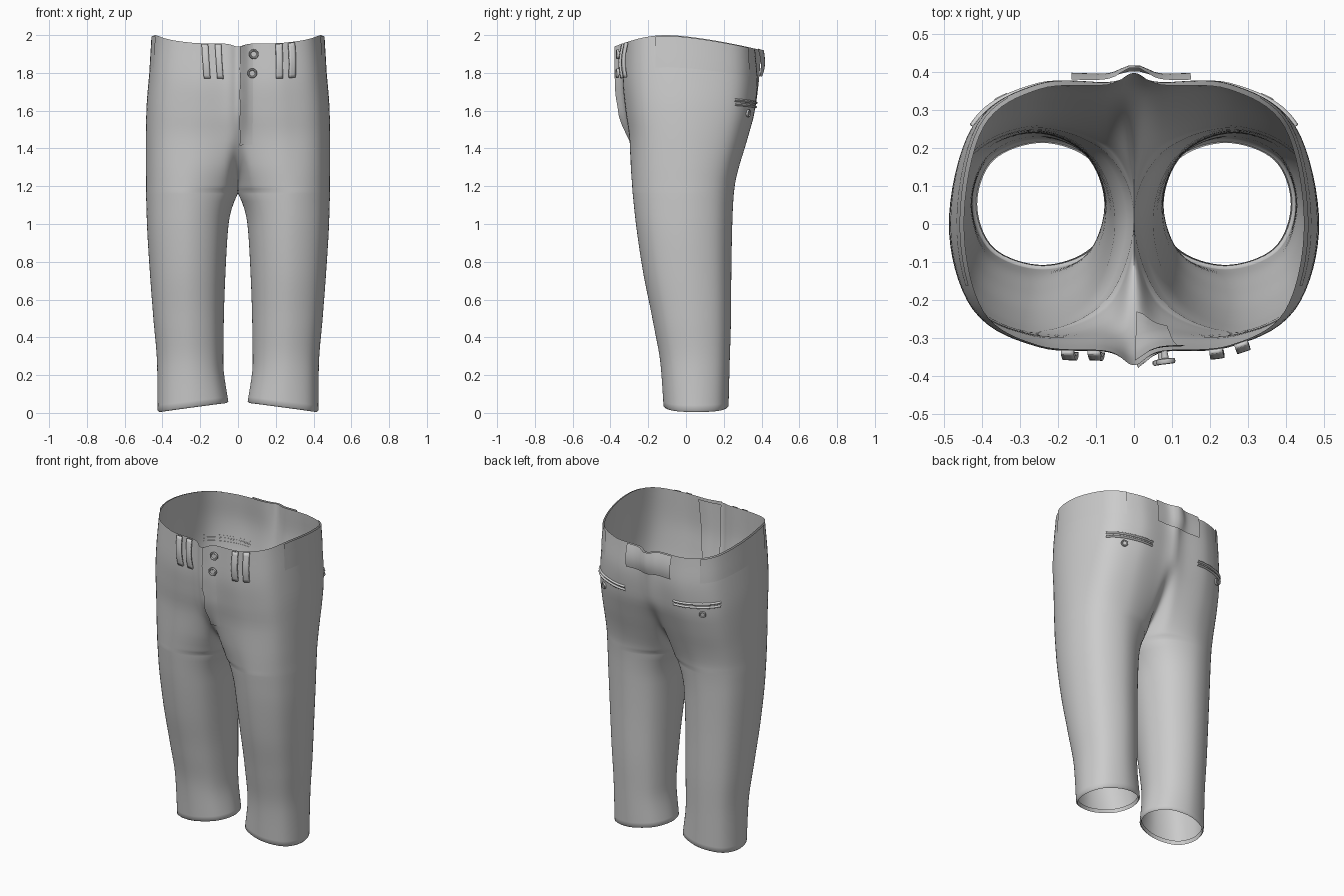
import bpy, bmesh, math
from mathutils import Vector

if "Cube" in bpy.data.objects:
    bpy.data.objects.remove(bpy.data.objects["Cube"])

# Section table: z, inner x, centre-front y, front y, outer x, side y, back y, centre-back y, mid x
ROWS = [
    (0.00, .050, .050, -.118, .425, .053, .225, .050, .240),
    (0.25, .078, .050, -.135, .428, .050, .231, .050, .253),
    (0.50, .075, .040, -.178, .448, .030, .238, .040, .260),
    (0.75, .066, .020, -.228, .467, .010, .240, .020, .265),
    (1.00, .050, .005, -.265, .482, .000, .245, .005, .265),
    (1.10, .028, .010, -.276, .485, .000, .249, .010, .262),
    (1.17, .000, .015, -.283, .487, .000, .254, .015, .260),
    (1.185, .00, -.04, -.284, .487, .000, .256, .060, .260),
    (1.22, .000, -.09, -.286, .487, .000, .260, .105, .260),
    (1.30, .000, -.19, -.290, .488, .000, .278, .185, .260),
    (1.45, .000, -.295, -.293, .488, .000, .320, .290, .265),
    (1.60, .000, -.352, -.310, .485, .000, .355, .362, .260),
    (1.80, .000, -.370, -.325, .470, .000, .370, .385, .250),
    (2.00, .000, -.372, -.320, .448, .000, .355, .398, .250),
]
CROTCH = 1.17


def slope(i, c):
    # monotone tangent so the profile never overshoots
    if i in (0, len(ROWS) - 1):
        j = min(i, len(ROWS) - 2)
        return (ROWS[j + 1][c] - ROWS[j][c]) / (ROWS[j + 1][0] - ROWS[j][0])
    a, b, d = ROWS[i - 1], ROWS[i], ROWS[i + 1]
    s, t = (b[c] - a[c]) / (b[0] - a[0]), (d[c] - b[c]) / (d[0] - b[0])
    return 0 if s * t <= 0 else 2 * s * t / (s + t)


def section(z):
    i = 0
    while i < len(ROWS) - 2 and z > ROWS[i + 1][0]:
        i += 1
    a, b = ROWS[i], ROWS[i + 1]
    h = b[0] - a[0]
    t = (z - a[0]) / h
    return [a[c] * (2*t**3 - 3*t*t + 1) + slope(i, c) * h * (t**3 - 2*t*t + t)
            + b[c] * (3*t*t - 2*t**3) + slope(i + 1, c) * h * (t**3 - t*t) for c in range(1, 9)]


def raw(u, z):
    # point on the right half: u runs centre front -> outer side -> centre back
    x0, yfc, yf, xo, ys, yb, ybc, xm = section(z)
    if z <= CROTCH + 1e-6:
        yfc = ybc = (yfc + ybc) / 2
    k, q = .28, .72
    P = [(x0, yfc), (x0 + (xm - x0) * k, yfc + (yf - yfc) * q), (xm, yf),
         (xm + (xo - xm) * .74, ys + (yf - ys) * q), (xo, ys),
         (xm + (xo - xm) * .74, ys + (yb - ys) * q), (xm, yb),
         (x0 + (xm - x0) * k, ybc + (yb - ybc) * q), (x0, ybc)]
    P = [Vector(p) for p in P]
    w = min(1, (ybc - yfc) / .3)
    flip = lambda p: Vector((-p.x, p.y))
    P = [P[7].lerp(flip(P[1]), w)] + P + [P[1].lerp(flip(P[7]), w)]
    i = min(7, int(u * 8))
    t = u * 8 - i
    a, b, c, d = P[i:i + 4]
    p = .5 * (2*b + (c - a)*t + (2*a - 5*b + 4*c - d)*t*t + (3*b - a - 3*c + d)*t**3)
    # dipped waistline and slanted hem
    s = max(0, (z - 1.5) / .5)
    s = s * s * (3 - 2 * s)
    y = p.y + .1
    dip = .06 * min(1.2, (y / .27) ** 2) if y < 0 else .08 * (y / .5) ** 1.5
    lift = .05 * (1 - (p.x - x0) / (xo - x0)) * max(0, 1 - z / .4)
    return Vector((max(0, p.x), p.y, z - dip * s + lift))


def normal(u, z):
    e = .004
    du = raw(min(1, u + e), z) - raw(max(0, u - e), z)
    dz = raw(u, min(2, z + e)) - raw(u, max(0, z - e))
    return du.cross(dz).normalized()


def surf(u, z, off=0, side=1):
    p = raw(u, z)
    if off:
        p = p + normal(u, z) * off
    return Vector((p.x * side, p.y, p.z))


def u_at(x, z, back=False):
    lo, hi = 0, .5
    for _ in range(24):
        m = (lo + hi) / 2
        if raw(1 - m if back else m, z).x < x:
            lo = m
        else:
            hi = m
    return 1 - lo if back else lo


def finish(name, bm, angle=40):
    bmesh.ops.remove_doubles(bm, verts=bm.verts, dist=1e-4)
    bmesh.ops.recalc_face_normals(bm, faces=bm.faces)
    me = bpy.data.meshes.new(name)
    bm.to_mesh(me)
    bm.free()
    ob = bpy.data.objects.new(name, me)
    bpy.context.collection.objects.link(ob)
    bpy.ops.object.select_all(action='DESELECT')
    ob.select_set(True)
    bpy.context.view_layer.objects.active = ob
    bpy.ops.object.shade_smooth_by_angle(angle=math.radians(angle))
    return ob


def grid(bm, f, nx, nz):
    V = [[bm.verts.new(f(i / nx, j / nz)) for i in range(nx + 1)] for j in range(nz + 1)]
    for j in range(nz):
        for i in range(nx):
            bm.faces.new((V[j][i], V[j][i + 1], V[j + 1][i + 1], V[j + 1][i]))


def patch(name, f, nx, nz, thick=0):
    bm = bmesh.new()
    grid(bm, f, nx, nz)
    ob = finish(name, bm)
    if thick:
        m = ob.modifiers.new("thickness", 'SOLIDIFY')
        m.thickness, m.offset = thick, 0
    return ob


# Trouser shell: both halves, with hem turned inward
levels = sorted([i * .04 for i in range(51)] + [.012, CROTCH, 1.185, 1.21])
rows = [(.03, -.012), (.004, -.008)] + [(z, 0) for z in levels if z > 0]
bm = bmesh.new()
for side in (1, -1):
    grid(bm, lambda s, t: surf(s, rows[round(t * (len(rows) - 1))][0],
                               rows[round(t * (len(rows) - 1))][1], side), 64, len(rows) - 1)
finish("trousers", bm, 60)

# Belt loops at the front
for n, x in enumerate((-.175, -.105, .215, .28)):
    def loop(s, t, x=x):
        z = 1.80 + .195 * t
        xx = abs(x) + (s - .5) * .034 - .012 * (1 - t) * (1 if x < 0 else -.3)
        return surf(u_at(xx, z), z, .008 + .012 * math.sin(math.pi * t), 1 if x > 0 else -1)
    patch(f"belt_loop_{n + 1}", loop, 3, 10, .012)

# Wide belt tunnels at the sides and centre back
for side in (1, -1):
    patch("side_tunnel", lambda s, t: surf(.42 + .27 * s, 1.83 + .165 * t, .001 + .009 * t, side), 16, 6)


def back_tunnel(s, t):
    x = -.165 + .315 * s
    z = 1.84 + .16 * t
    return surf(u_at(abs(x), z, True), z, .006 + .02 * math.sin(math.pi * (.15 + .7 * t)), 1 if x > 0 else -1)


patch("back_tunnel", back_tunnel, 18, 8)


# Fly: overlapping outer edge and inner facing
def fly(s, t):
    z = 1.42 + .58 * t
    x = .008 + .07 * s + .005 * math.sin(t * 22) * (1 - s) * (1 - t)
    return surf(u_at(x, z), z, .001 + .008 * (1 - s))


patch("fly_edge", fly, 4, 28)
patch("fly_facing", lambda s, t: surf(u_at(.005 + (.08 + .05 * t) * s, 1.36 + .63 * t),
                                      1.36 + .63 * t, -.012), 6, 20)


# Buttons: lathed disc with raised rim on a short shank
def button(name, u, z, r, off, side=1):
    prof = [(.001, 0), (.55, 0), (.72, .2), (.9, .2), (1, 0), (.95, -.3), (.35, -.4), (.3, -off / r)]
    nrm = normal(u, z)
    nrm.x *= side
    q = nrm.to_track_quat('Z', 'Y')
    c = surf(u, z, off, side)
    bm = bmesh.new()

    def f(s, t):
        pr, h = prof[round(t * (len(prof) - 1))]
        a = s * math.tau
        return c + q @ Vector((pr * r * math.cos(a), pr * r * math.sin(a), h * r))
    grid(bm, f, 20, len(prof) - 1)
    finish(name, bm)


button("upper_fly_button", u_at(.08, 1.942), 1.942, .026, .03)
button("lower_fly_button", u_at(.07, 1.832), 1.832, .026, .028)

# Back pockets: double welt and button on each side
for side in (1, -1):
    for k in (0, 1):
        def welt(s, t, k=k):
            x = .17 + .255 * s
            z = 1.632 + .026 * k + .012 * s
            a = math.pi * t
            return surf(u_at(x, z, True), z + .009 * math.cos(a), -.002 + .011 * math.sin(a), side)
        patch("pocket_welt", welt, 20, 6)
    button("pocket_button", u_at(.345, 1.592, True), 1.592, .021, .010, side)
